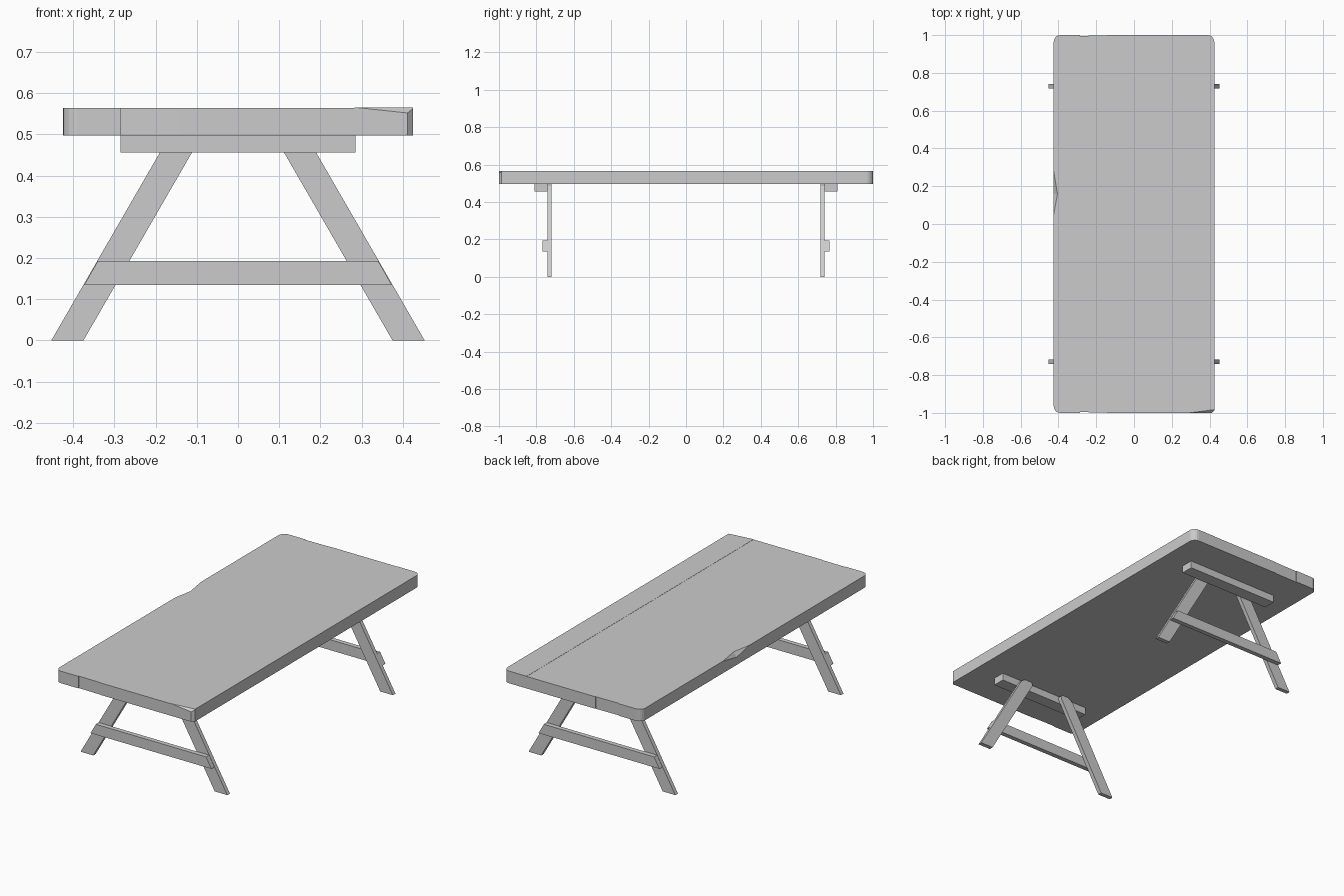
import bpy, bmesh, math
from mathutils import Vector

if "Cube" in bpy.data.objects:
    bpy.data.objects.remove(bpy.data.objects["Cube"])

Z0, Z1 = 0.497, 0.564   # underside and top of the table top


def finish(name, bm):
    bmesh.ops.recalc_face_normals(bm, faces=bm.faces)
    me = bpy.data.meshes.new(name)
    bm.to_mesh(me)
    bm.free()
    ob = bpy.data.objects.new(name, me)
    bpy.context.collection.objects.link(ob)
    return ob


def prism_bm(pts, axis, lo, hi):
    """Extrude a 2D profile: axis 'z' uses (x, y), axis 'y' uses (x, z)."""
    bm = bmesh.new()
    at = (lambda a, b, h: (a, b, h)) if axis == 'z' else (lambda a, b, h: (a, h, b))
    face = bm.faces.new([bm.verts.new(at(a, b, lo)) for a, b in pts])
    new = bmesh.ops.extrude_face_region(bm, geom=[face])['geom']
    shift = Vector(at(0, 0, hi - lo))
    bmesh.ops.translate(bm, vec=shift, verts=[v for v in new if isinstance(v, bmesh.types.BMVert)])
    return bm


def prism(name, pts, axis, lo, hi):
    return finish(name, prism_bm(pts, axis, lo, hi))


def arc(cx, cy, r, start, steps=5):
    return [(cx + r * math.cos(math.radians(start + 90 * i / steps)),
             cy + r * math.sin(math.radians(start + 90 * i / steps))) for i in range(steps + 1)]


# Main boards: rounded left corners, slightly uneven plank ends
r = 0.035
outline = arc(-0.425 + r, 1 - r, r, 90) + arc(-0.425 + r, -1 + r, r, 180)
outline += [(-0.285, -1), (-0.285, -0.996), (-0.142, -0.998), (-0.142, -1), (0.283, -1),
            (0.283, 1), (-0.142, 1), (-0.142, 0.998), (-0.285, 0.996), (-0.285, 1)]
boards = prism("main_boards", outline, 'z', Z0, Z1)

# Chip in the left upper edge
bm = bmesh.new()
for co in [(-0.425, 0.05, Z1), (-0.425, 0.28, Z1), (-0.405, 0.16, Z1),
           (-0.425, 0.16, 0.54), (-0.46, 0.16, 0.60)]:
    bm.verts.new(co)
bmesh.ops.convex_hull(bm, input=bm.verts)
cutter = finish("chip_cutter", bm)
cutter.hide_render = True
cutter.hide_viewport = True
mod = boards.modifiers.new("chip", 'BOOLEAN')
mod.operation = 'DIFFERENCE'
mod.solver = 'EXACT'
mod.object = cutter

# Right edge board, a touch higher, with a broken front corner
edge = [(0.283, -1), (0.411, -1), (0.425, -0.986)] + arc(0.425 - r, 1 - r, r, 0) + [(0.283, 1)]
bm = prism_bm(edge, 'z', Z0, Z1 + 0.001)
p = [Vector(c) for c in [(0.29, -1, 0.565), (0.425, -0.983, 0.565), (0.411, -1, 0.552)]]
n = (p[1] - p[0]).cross(p[2] - p[0])
if n.z < 0:
    n.negate()
bmesh.ops.bisect_plane(bm, geom=bm.verts[:] + bm.edges[:] + bm.faces[:],
                       plane_co=p[0], plane_no=n, clear_outer=True)
bmesh.ops.holes_fill(bm, edges=[e for e in bm.edges if e.is_boundary])
finish("edge_board", bm)

# Leg frames at both ends
slope = math.tan(math.radians(30))
for end, s in (("front", -1), ("back", 1)):
    prism(f"{end}_batten", [(-0.285, 0.456), (0.285, 0.456), (0.285, Z0), (-0.285, Z0)],
          'y', s * 0.741, s * 0.811)
    prism(f"{end}_stretcher", [(-0.373, 0.135), (0.373, 0.135), (0.34, 0.193), (-0.34, 0.193)],
          'y', s * 0.741, s * 0.767)
    for side, m in (("left", -1), ("right", 1)):
        # Slanted leg with clipped upper corners
        o = lambda z: 0.453 - slope * z
        i = lambda z: 0.375 - slope * z
        leg = [(o(0), 0), (o(0.468), 0.468), (o(0.487) - 0.004, 0.487), (o(Z0) - 0.02, Z0),
               (i(Z0) + 0.022, Z0), (i(0.489) + 0.006, 0.489), (i(0.475), 0.475), (i(0), 0)]
        prism(f"{end}_{side}_leg", [(m * x, z) for x, z in leg], 'y', s * 0.718, s * 0.741)
